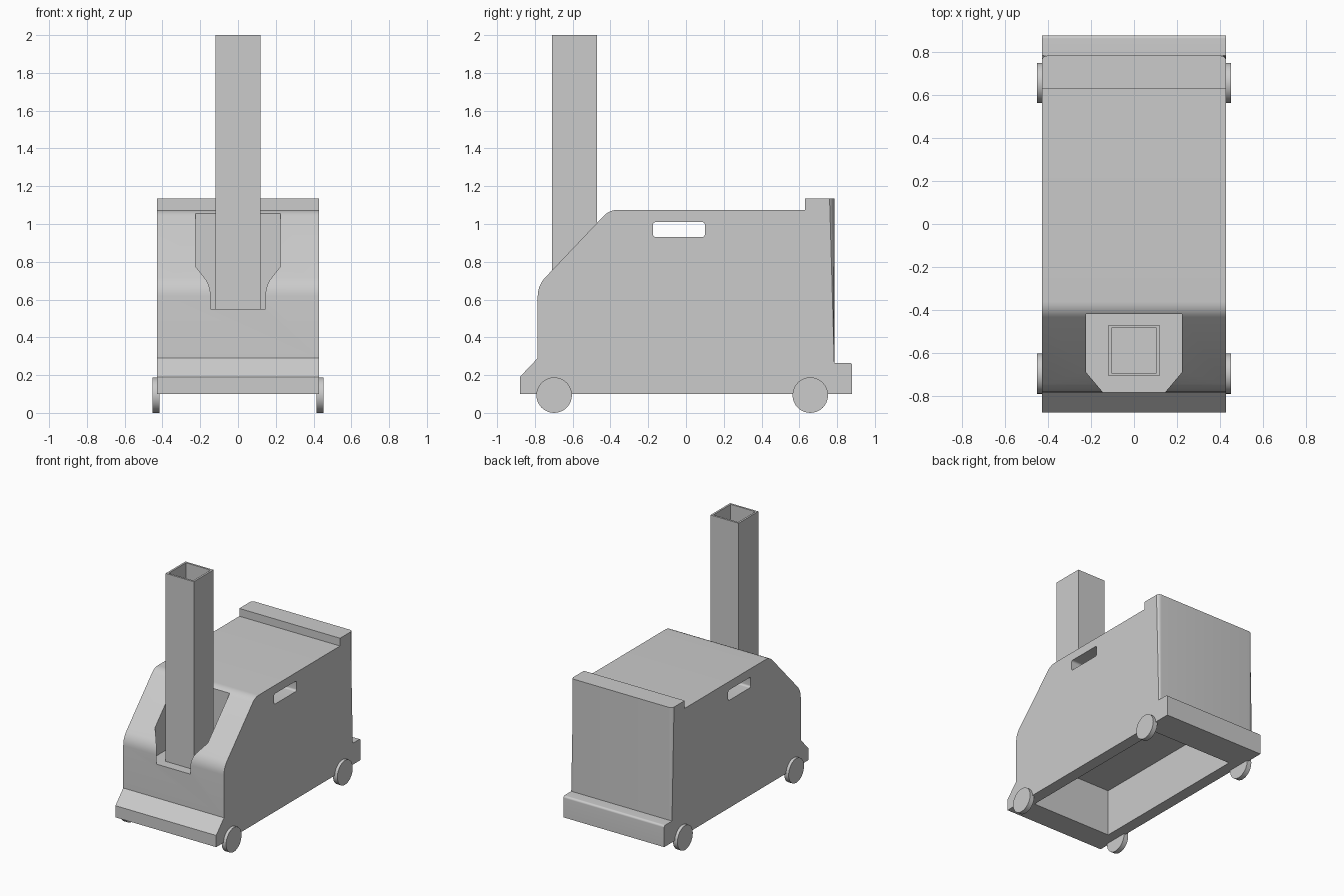
import bpy, bmesh, math
from mathutils import Vector

cube = bpy.data.objects.get("Cube")
if cube:
    bpy.data.objects.remove(cube, do_unlink=True)

grey = bpy.data.materials.new("plain_grey")
grey.use_nodes = True
GREY = (0.6, 0.6, 0.6, 1)
grey.diffuse_color = GREY
grey.node_tree.nodes["Principled BSDF"].inputs["Base Color"].default_value = GREY


def fillet(corners, steps=6):
    """Round each corner (u, v, radius) of a closed outline."""
    out = []
    for i, (u, v, r) in enumerate(corners):
        p = Vector((u, v))
        if not r:
            out.append(p)
            continue
        a = (Vector(corners[i - 1][:2]) - p).normalized()
        b = (Vector(corners[(i + 1) % len(corners)][:2]) - p).normalized()
        half = a.angle(b) / 2
        centre = p + (a + b).normalized() * r / math.sin(half)
        start = p + a * r / math.tan(half) - centre
        end = p + b * r / math.tan(half) - centre
        for k in range(steps + 1):
            t = k / steps
            out.append(centre + start.lerp(end, t).normalized() * r)
    return out


def prism(name, outline, axis, low, high):
    """Extrude an outline along X (outline is y, z) or Z (outline is x, y)."""
    bm = bmesh.new()
    place = (lambda p, w: (w, p.x, p.y)) if axis == "X" else (lambda p, w: (p.x, p.y, w))
    face = bm.faces.new([bm.verts.new(place(p, low)) for p in outline])
    moved = bmesh.ops.extrude_face_region(bm, geom=[face])["geom"]
    shift = Vector((high - low, 0, 0)) if axis == "X" else Vector((0, 0, high - low))
    bmesh.ops.translate(bm, verts=[v for v in moved if isinstance(v, bmesh.types.BMVert)], vec=shift)
    bmesh.ops.recalc_face_normals(bm, faces=bm.faces[:])
    mesh = bpy.data.meshes.new(name)
    bm.to_mesh(mesh)
    bm.free()
    mesh.materials.append(grey)
    obj = bpy.data.objects.new(name, mesh)
    bpy.context.collection.objects.link(obj)
    return obj


def select(obj):
    bpy.ops.object.select_all(action="DESELECT")
    obj.select_set(True)
    bpy.context.view_layer.objects.active = obj


def cut(obj, cutter):
    mod = obj.modifiers.new("cut", "BOOLEAN")
    mod.operation, mod.solver, mod.object = "DIFFERENCE", "EXACT", cutter
    select(obj)
    bpy.ops.object.modifier_apply(modifier=mod.name)
    bpy.data.objects.remove(cutter, do_unlink=True)


def smooth(obj):
    select(obj)
    bpy.ops.object.shade_smooth_by_angle(angle=math.radians(30))


def box(u0, v0, u1, v1, r=0):
    return fillet([(u0, v0, r), (u1, v0, r), (u1, v1, r), (u0, v1, r)])


# Body: side profile with bumpers, sloped nose and rear lip
HALF = 0.43
BACK = 0.785
body = prism("body", fillet([
    (-0.88, 0.1, 0), (-0.88, 0.19, 0), (-BACK, 0.29, 0), (-BACK, 0.675, 0.14),
    (-0.405, 1.075, 0.1), (0.63, 1.075, 0), (0.63, 1.135, 0), (BACK, 1.135, 0),
    (BACK, 0.265, 0), (0.88, 0.265, 0.015), (0.88, 0.1, 0)]), "X", -HALF, HALF)

# Rounded upright edges at the back
bm = bmesh.new()
bm.from_mesh(body.data)
uprights = [e for e in bm.edges
            if all(abs(v.co.y - BACK) < 0.001 for v in e.verts)
            and abs(e.verts[0].co.z - e.verts[1].co.z) > 0.5]
bmesh.ops.bevel(bm, geom=uprights, offset=0.025, segments=5, profile=0.5, affect="EDGES")
bm.to_mesh(body.data)
bm.free()

# Pocket for the handle tube, slot through the sides, open bay underneath
FLOOR = 0.55
cut(body, prism("pocket_cutter", fillet([
    (-0.145, -0.95, 0), (0.145, -0.95, 0), (0.145, -0.785, 0), (0.225, -0.69, 0),
    (0.225, -0.42, 0), (-0.225, -0.42, 0), (-0.225, -0.69, 0), (-0.145, -0.785, 0)]),
    "Z", FLOOR, 1.5))
cut(body, prism("slot_cutter", box(-0.175, 0.93, 0.1, 1.01, 0.015), "X", -0.6, 0.6))
cut(body, prism("bay_cutter", box(-0.34, -0.69, 0.34, 0.64), "Z", 0, 0.46))
smooth(body)

# Hollow square handle tube
tube = prism("handle_tube", box(-0.12, -0.71, 0.12, -0.47), "Z", FLOOR, 2)
cut(tube, prism("tube_cutter", box(-0.105, -0.695, 0.105, -0.485), "Z", FLOOR + 0.01, 2.2))

# Four wheels
R = 0.094
for side, sign in (("left", 1), ("right", -1)):
    for end, y in (("front", -0.698), ("rear", 0.658)):
        rim = [Vector((y + R * math.cos(a), R + R * math.sin(a)))
               for a in (math.tau * k / 32 for k in range(32))]
        x0, x1 = sorted((sign * 0.415, sign * 0.453))
        smooth(prism(f"{end}_{side}_wheel", rim, "X", x0, x1))
